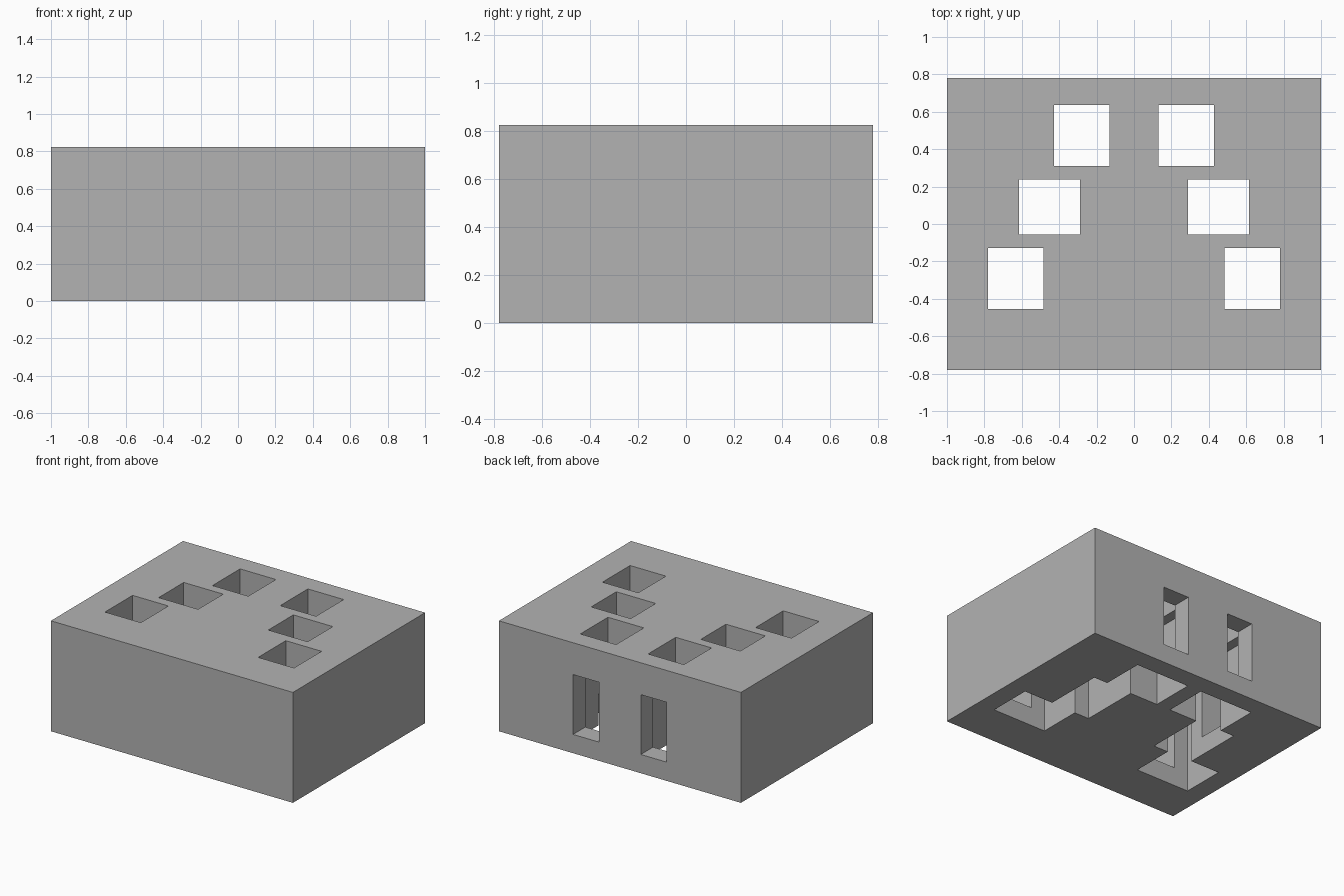
import bpy
from mathutils import Vector

if "Cube" in bpy.data.objects:
    bpy.data.objects.remove(bpy.data.objects["Cube"])

WIDTH, DEPTH, HEIGHT = 2.0, 1.56, 0.825
LEDGE = 0.587                 # underside of the top plate
SLOT_BASE, SLOT_HALF = 0.14, 0.107
SLOT_REACH = 0.22             # how far each slot runs into the solid
HOLE, LONG, POCKET = 0.148, 0.163, 0.222   # half sizes

grey = bpy.data.materials.new("grey")
grey.use_nodes = True
grey.diffuse_color = (0.45, 0.45, 0.45, 1)
grey.node_tree.nodes["Principled BSDF"].inputs["Base Color"].default_value = grey.diffuse_color


def box(name, low, high):
    low, high = Vector(low), Vector(high)
    bpy.ops.mesh.primitive_cube_add(size=1, location=(low + high) / 2)
    obj = bpy.context.object
    obj.name = name
    obj.scale = high - low
    bpy.ops.object.transform_apply(location=True, rotation=False, scale=True)
    obj.data.materials.append(grey)
    return obj


def cut(target, low, high):
    cutter = box("cutter", low, high)
    cutter.hide_render = True
    mod = target.modifiers.new("cut", "BOOLEAN")
    mod.operation, mod.solver, mod.object = "DIFFERENCE", "EXACT", cutter
    bpy.context.view_layer.objects.active = target
    bpy.ops.object.modifier_apply(modifier=mod.name)
    bpy.data.objects.remove(cutter)


def socket(target, cx, cy, dx, dy):
    """Square top hole, wider pocket below, and a slot running towards (dx, dy)."""
    along = Vector((abs(dx), abs(dy), 0))
    across = Vector((abs(dy), abs(dx), 0))
    centre = Vector((cx, cy, 0))
    up = Vector((0, 0, 1))
    # wider pocket, slightly lengthened where neighbouring pockets meet
    size = along * LONG + across * (POCKET + (0.003 if dx else 0))
    cut(target, centre - size - up * 0.1, centre + size + up * LEDGE)
    # hole through the top plate
    size = along * LONG + across * HOLE
    cut(target, centre - size + up * (LEDGE - 0.1), centre + size + up)
    # outward slot
    tip = centre + Vector((dx, dy, 0)) * (LONG + SLOT_REACH)
    side = across * SLOT_HALF
    low = Vector(map(min, centre, tip)) - side + up * SLOT_BASE
    high = Vector(map(max, centre, tip)) + side + up * LEDGE
    cut(target, low, high)


# solid block
block = box("block", (-WIDTH / 2, -DEPTH / 2, 0), (WIDTH / 2, DEPTH / 2, HEIGHT))

# two mirrored rows of three sockets
for s in (1, -1):
    socket(block, s * 0.28, 0.473, 0, 1)
    socket(block, s * 0.453, 0.091, s, 0)
    socket(block, s * 0.633, -0.292, 0, -1)
